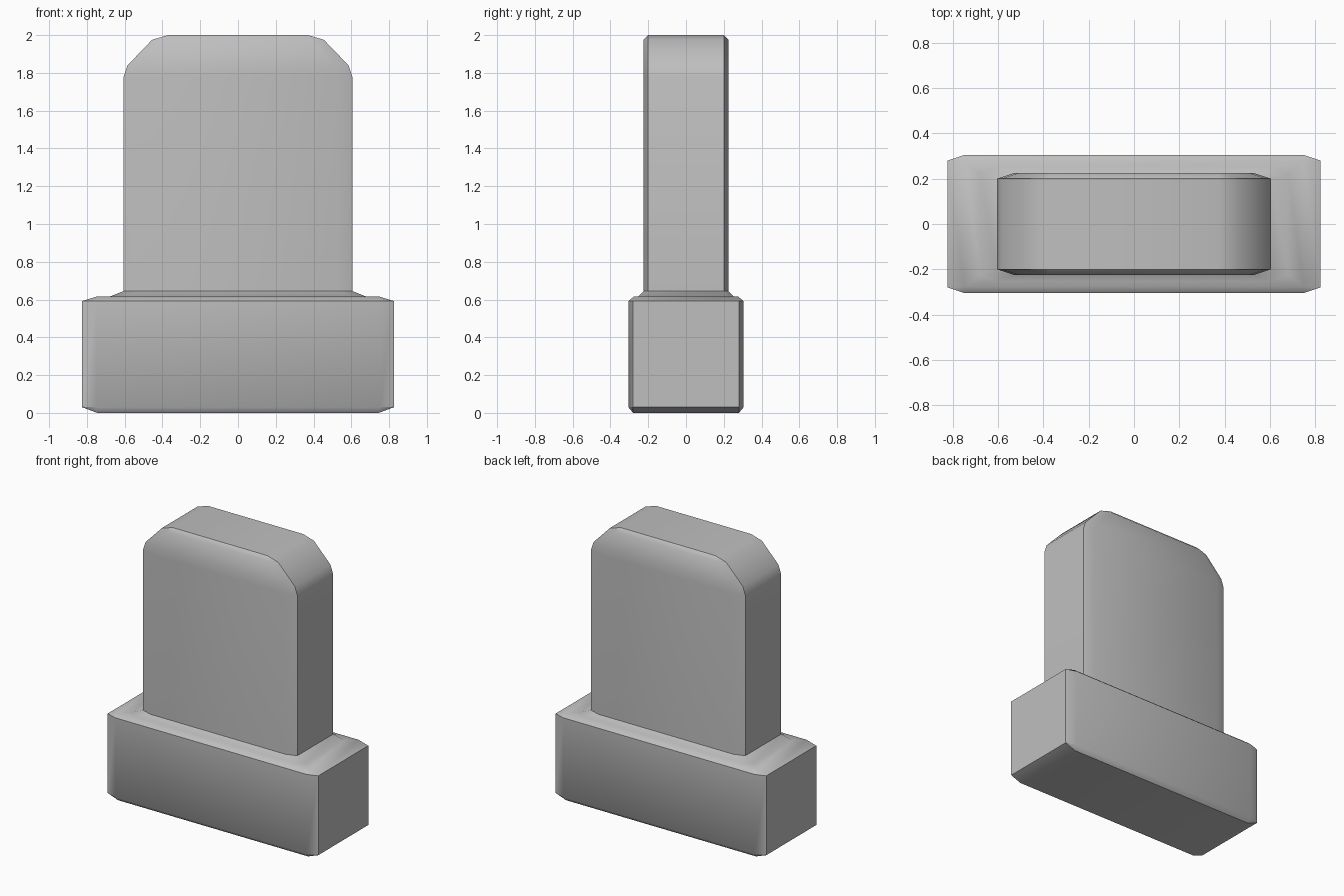
import bpy
import bmesh
import math

cube = bpy.data.objects.get("Cube")
if cube:
    bpy.data.objects.remove(cube, do_unlink=True)

stone = bpy.data.materials.new("grey stone")
stone.use_nodes = True
COLOUR = (0.52, 0.52, 0.52, 1)
stone.diffuse_color = COLOUR
stone.node_tree.nodes["Principled BSDF"].inputs["Base Color"].default_value = COLOUR


def ring(bm, z, x, y, cut_x=0.0, cut_y=0.0):
    """Rectangle with cut corners at height z, given by its half sizes."""
    quarter = [(x, y - cut_y), (x - cut_x, y)]
    points = quarter + [(-a, b) for a, b in reversed(quarter)]
    points += [(-a, -b) for a, b in points]
    return [bm.verts.new((a, b, z)) for a, b in points]


def loft(name, sections):
    """Skin a stack of sections and cap both ends."""
    bm = bmesh.new()
    rings = [ring(bm, *s) for s in sections]
    for low, high in zip(rings, rings[1:]):
        for i in range(len(low)):
            j = (i + 1) % len(low)
            bm.faces.new((low[i], low[j], high[j], high[i]))
    bm.faces.new(list(reversed(rings[0])))
    bm.faces.new(rings[-1])
    # Square sections collapse to four corners here
    bmesh.ops.remove_doubles(bm, verts=bm.verts, dist=0.0005)
    bmesh.ops.recalc_face_normals(bm, faces=bm.faces)
    mesh = bpy.data.meshes.new(name)
    bm.to_mesh(mesh)
    bm.free()
    mesh.materials.append(stone)
    obj = bpy.data.objects.new(name, mesh)
    bpy.context.collection.objects.link(obj)
    bpy.ops.object.select_all(action="DESELECT")
    obj.select_set(True)
    bpy.context.view_layer.objects.active = obj
    bpy.ops.object.shade_smooth_by_angle(angle=math.radians(40))
    return obj


CUT = (0.075, 0.025)  # corner cut along x and y

# Wide base block with a sloped collar under the slab
loft("plinth", [
    (0.0, 0.745, 0.28),
    (0.03, 0.825, 0.305, *CUT),
    (0.592, 0.825, 0.305, *CUT),
    (0.615, 0.75, 0.277),
    (0.615, 0.68, 0.253, 0.07, 0.03),
    (0.645, 0.605, 0.225, *CUT),
])

# Upright slab with shoulders sloping in to a flat top
loft("upright_slab", [
    (0.645, 0.605, 0.225, *CUT),
    (1.78, 0.605, 0.225, *CUT),
    (1.84, 0.585, 0.225, *CUT),
    (1.975, 0.455, 0.225, *CUT),
    (2.0, 0.37, 0.2),
])
